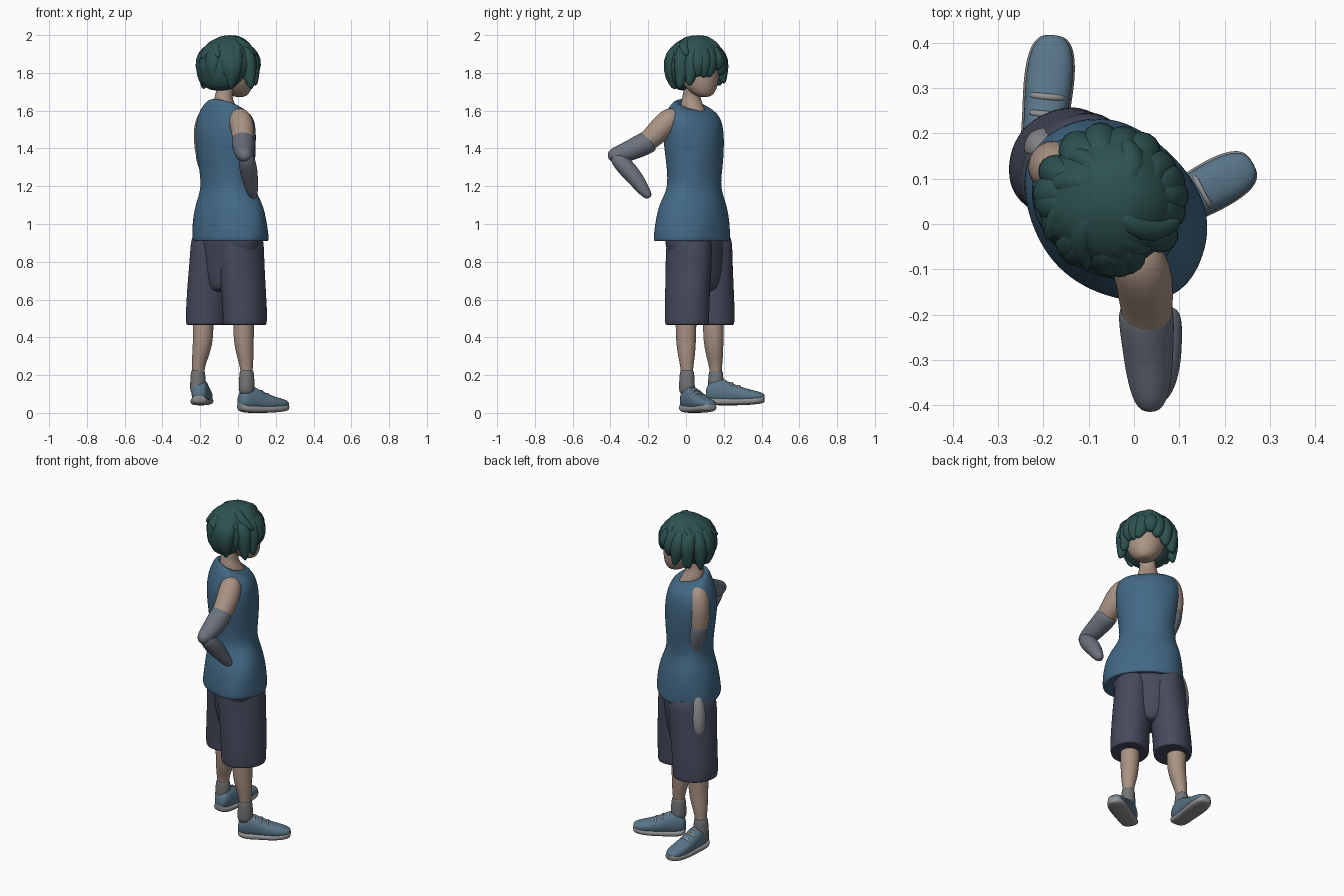
import bpy, bmesh, math, random
from mathutils import Vector as V

random.seed(4)
L = V((-1, 1, 0)).normalized()   # the figure's left
F = V((1, 1, 0)).normalized()    # the figure's facing direction
UP = V((0, 0, 1))


def material(name, rgb):
    m = bpy.data.materials.new(name)
    m.diffuse_color = (*rgb, 1)
    return m


SKIN = material("skin", (.40, .29, .23))
SHIRT = material("shirt_blue", (.055, .14, .235))
SHORTS = material("shorts_slate", (.06, .068, .105))
HAIR = material("hair_green", (.026, .085, .08))
SHOE = material("shoe_blue", (.10, .18, .25))
SOLE = material("sole_pale", (.28, .28, .29))
SOCK = material("sock_grey", (.17, .175, .18))
CUFF = material("sleeve_grey", (.15, .17, .21))


def skin_rings(name, rings, mat, level=2):
    """Bridge equal point rings into a smooth closed body."""
    bm = bmesh.new()
    loops = [[bm.verts.new(p) for p in r] for r in rings]
    n = len(loops[0])
    for a, b in zip(loops, loops[1:]):
        for i in range(n):
            j = (i + 1) % n
            bm.faces.new((a[i], a[j], b[j], b[i]))
    bm.faces.new(loops[0][::-1])
    bm.faces.new(loops[-1])
    bmesh.ops.recalc_face_normals(bm, faces=bm.faces)
    for f in bm.faces:
        f.smooth = True
    me = bpy.data.meshes.new(name)
    bm.to_mesh(me)
    bm.free()
    me.materials.append(mat)
    ob = bpy.data.objects.new(name, me)
    bpy.context.collection.objects.link(ob)
    mod = ob.modifiers.new("smooth", 'SUBSURF')
    mod.levels = mod.render_levels = level
    return ob


def ring(c, u, v, a, b, n=20, power=1.0, fold=0.0):
    pts = []
    for i in range(n):
        t = math.tau * i / n
        x, y = math.cos(t), math.sin(t)
        k = 1 + fold * math.sin(5 * t + 17 * c[2])
        pts.append(V(c) + u * (a * k * math.copysign(abs(x) ** power, x))
                   + v * (b * k * math.copysign(abs(y) ** power, y)))
    return pts


def stack(name, rows, mat, fold=0.0, n=20):
    """Horizontal ellipses: x, y, z, half width, half depth, optional forward slope."""
    rings = [ring(r[:3], L, F + UP * (r[5] if len(r) > 5 else 0), r[3], r[4], n, 1, fold) for r in rows]
    return skin_rings(name, rings, mat)


def limb(name, pts, mat, flat=1.0, n=12, level=2):
    """Round tube through x, y, z, radius points."""
    ps = [V(p[:3]) for p in pts]
    rings = []
    for i, p in enumerate(ps):
        t = (ps[min(i + 1, len(ps) - 1)] - ps[max(i - 1, 0)]).normalized()
        u = (L - t * L.dot(t)).normalized()
        rings.append(ring(p, u, t.cross(u), pts[i][3] * flat, pts[i][3], n))
    return skin_rings(name, rings, mat, level)


# Shirt with a closed hem, narrow waist and a neckline dipping at the front
stack("shirt", [
    (-.04, .03, .915, .20, .155), (-.04, .03, .905, .224, .175), (-.04, .03, .925, .23, .18),
    (-.042, .032, 1.01, .224, .172), (-.045, .035, 1.09, .208, .158),
    (-.052, .042, 1.15, .178, .138), (-.057, .045, 1.21, .152, .127),
    (-.06, .045, 1.33, .166, .14), (-.065, .04, 1.45, .18, .148),
    (-.067, .038, 1.54, .18, .136), (-.07, .034, 1.595, .158, .108, -.15),
    (-.075, .028, 1.628, .115, .08, -.35), (-.08, .022, 1.638, .075, .06, -.5),
    (-.08, .022, 1.61, .05, .04, -.5)], SHIRT, .02)

# Neck and head
stack("neck", [(-.062, .042, 1.54, .05, .09), (-.068, .036, 1.60, .064, .072),
               (-.076, .03, 1.64, .058, .058), (-.078, .027, 1.675, .047, .046),
               (-.065, .035, 1.72, .045, .045), (-.05, .05, 1.80, .045, .045)], SKIN)
stack("head", [(.008, .095, 1.672, .025, .025), (.002, .092, 1.684, .054, .052),
               (-.008, .083, 1.715, .082, .08), (-.02, .072, 1.76, .103, .102),
               (-.03, .065, 1.83, .115, .114), (-.04, .055, 1.91, .1, .1),
               (-.045, .05, 1.96, .05, .05)], SKIN)

# Hair cap set back from the face
HC = V((-.052, .053, 0))
cap = [(1.705, -.065, .05, .04), (1.73, -.06, .10, .075), (1.78, -.045, .135, .11),
       (1.84, -.015, .155, .148), (1.90, 0, .15, .148), (1.95, 0, .122, .122),
       (1.982, .01, .08, .08), (2.0, .015, .035, .035)]
stack("hair_cap", [(*(HC + F * s).xy, z, a, b) for z, s, a, b in cap], HAIR, .03)

# Ragged locks: short fringe, long sideburns, shaggy tapering back
for i in range(20):
    t = math.tau * i / 20 + random.uniform(-.1, .1)
    off = min(t % math.tau, -t % math.tau)
    hem = 1.80 if off < .85 else 1.725 if off < 1.5 else 1.735
    hem += random.uniform(-.03, .025)
    out = random.uniform(.13, .155) if off < 1.5 else random.uniform(.10, .15)
    bulge = random.uniform(.126, .14)
    path = []
    twist = random.uniform(-.22, .22)
    for k, (r, z, w) in enumerate([(.07, 1.94, .026), (.105, 1.915, .045), (bulge, 1.86, .046),
                                   (.134, (1.84 + hem) / 2, .036), (out, hem, .010)]):
        a = t + twist * k / 3
        p = HC + F * math.cos(a) * r + L * math.sin(a) * r
        path.append((p.x, p.y, z, w))
    limb(f"hair_lock_{i}", path, HAIR, 1.1, 8, 1)

# Crown tufts sweeping round the head
for i in range(11):
    t = math.tau * i / 11 + random.uniform(-.2, .2)
    e = random.uniform(.14, .17)
    z0 = random.uniform(-.012, .008)
    path = []
    for r, z, w, a in [(.02, 1.972, .022, 0), (.065, 1.96, .034, .15), (.115, 1.925, .036, .4), (e, 1.885, .008, .75)]:
        p = HC + F * math.cos(t + a) * r + L * math.sin(t + a) * r
        path.append((p.x, p.y, z + z0, w))
    limb(f"crown_tuft_{i}", path, HAIR, 1.1, 8, 1)

# Right arm, hand on hip
limb("right_upper_arm", [(-.01, -.04, 1.585, .04), (.01, -.08, 1.56, .066), (.025, -.13, 1.51, .066),
                         (.028, -.19, 1.445, .06), (.03, -.24, 1.42, .05)], SKIN)
limb("right_sleeve", [(.026, -.18, 1.445, .05), (.026, -.19, 1.44, .066), (.03, -.26, 1.405, .06),
                      (.034, -.33, 1.375, .054), (.036, -.39, 1.362, .04), (.036, -.415, 1.358, .018)], CUFF)
limb("right_forearm", [(.04, -.385, 1.375, .025), (.045, -.36, 1.345, .046), (.056, -.305, 1.285, .05),
                       (.066, -.255, 1.225, .042), (.074, -.225, 1.18, .034),
                       (.08, -.20, 1.15, .024), (.08, -.195, 1.138, .012)], CUFF)

# Left arm: upper part shows, forearm tucked under the shirt, hand below the hem
limb("left_upper_arm", [(-.14, .09, 1.60, .035), (-.163, .118, 1.57, .056), (-.178, .127, 1.50, .062),
                        (-.178, .128, 1.40, .056), (-.168, .128, 1.33, .048)], SKIN)
limb("left_sleeve", [(-.174, .128, 1.40, .04), (-.174, .128, 1.39, .06), (-.162, .13, 1.30, .05),
                     (-.135, .125, 1.22, .036), (-.14, .13, 1.12, .034), (-.175, .155, .97, .03)], CUFF)
limb("left_hand", [(-.185, .16, .99, .028), (-.203, .172, .91, .038), (-.208, .177, .83, .044),
                   (-.208, .179, .76, .036), (-.205, .178, .715, .02)], SOLE, .8)

# Shorts: two straight legs joined by a narrow seat
stack("shorts_seat", [(-.06, .07, .64, .05, .075), (-.06, .07, .66, .10, .105),
                      (-.057, .067, .74, .15, .118), (-.053, .062, .84, .18, .128),
                      (-.045, .05, .92, .20, .14), (-.045, .05, 1.0, .17, .12)], SHORTS)
SIDES = {"right": ((.036, .005), (.016, .015)), "left": ((-.16, .14), (-.132, .124))}
for side, ((x, y), (hx, hy)) in SIDES.items():
    mx, my = (x + hx) / 2, (y + hy) / 2
    stack(f"{side}_shorts_leg", [
        (x, y, .472, .085, .10), (x, y, .462, .105, .123), (x, y, .48, .109, .127),
        (x, y, .54, .109, .128), (mx, my, .70, .109, .132), (hx, hy, .84, .109, .136),
        (hx, hy, .93, .105, .135), (hx, hy, .97, .07, .09)], SHORTS, .015)

# Lower legs and socks
LEGS = {"right": [(.03, .0), (.046, .005)], "left": [(-.185, .145), (-.212, .158)]}
for side, ((kx, ky), (ax, ay)) in LEGS.items():
    mx, my = (kx + ax) / 2, (ky + ay) / 2
    stack(f"{side}_lower_leg", [(kx, ky, .60, .055, .055), (kx, ky, .46, .055, .058),
                                (kx, ky, .38, .052, .056), (mx, my, .30, .045, .047),
                                (ax, ay, .235, .031, .033), (ax, ay, .14, .03, .03)], SKIN, 0, 16)
    stack(f"{side}_sock", [(ax, ay, .09, .04, .045), (ax, ay, .15, .041, .045),
                           (ax, ay, .20, .039, .041), (ax, ay, .225, .035, .037),
                           (ax, ay, .226, .028, .03)], SOCK, 0, 16)

# Shoes: distance from heel, half width, bottom, top
UPPER = [(0, .02, .04, .08), (.01, .04, .02, .115), (.05, .047, .012, .145), (.09, .047, .012, .138),
         (.14, .05, .012, .11), (.20, .054, .014, .088), (.25, .048, .02, .075),
         (.275, .034, .026, .066), (.285, .015, .032, .056)]
FEET = {"right": (V((.006, -.008, 0)), V((.26, .132, 0)), 1.03, 0),
        "left": (V((-.208, .105, 0)), V((-.178, .41, 0)), 1.1, .04)}
for side, (heel, toe, k, lift) in FEET.items():
    d = (toe - heel).normalized()
    s = d.cross(UP)
    upper, sole = [], []
    for dist, w, lo, hi in UPPER:
        c = heel + d * dist * k + UP * lift
        upper.append(ring(c + UP * (lo + hi) / 2, s, UP, w, (hi - lo) / 2, 16, .85))
        sole.append(ring(c + UP * (.01 + lo * .8), s, UP, w + .004, .02, 16, .7))
    skin_rings(f"{side}_shoe", upper, SHOE)
    skin_rings(f"{side}_shoe_sole", sole, SOLE)
    # Straps across the tongue
    for j, (dist, z, w) in enumerate([(.09, .131, .034), (.125, .118, .037), (.16, .102, .04)]):
        c = heel + d * dist * k + UP * (lift + z)
        limb(f"{side}_shoe_strap_{j}", [(*(c - s * w - UP * .02), .008), (*(c - s * w * .5), .009),
                                        (*(c + s * w * .5), .009), (*(c + s * w - UP * .02), .008)], SOLE, 1, 8, 1)
